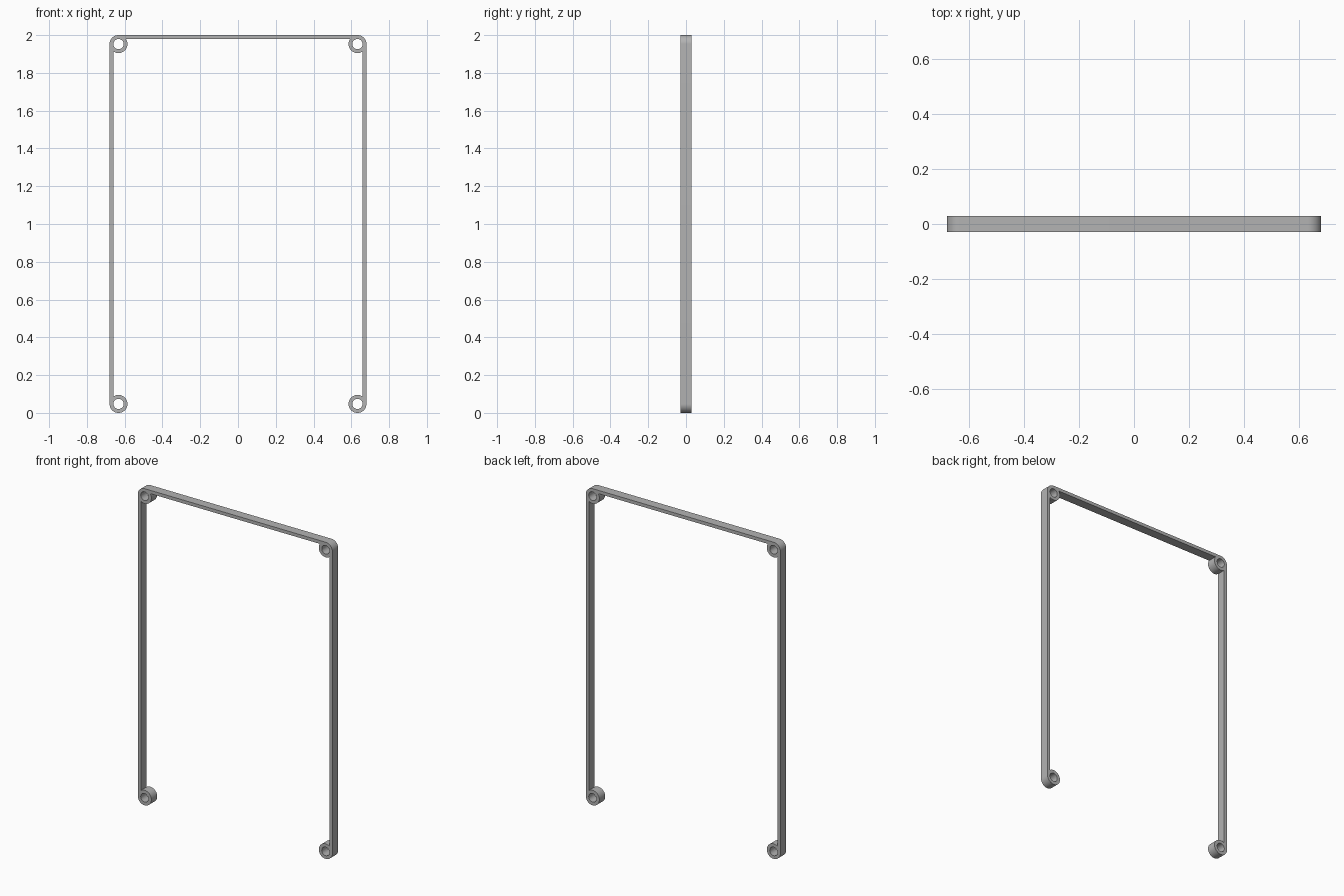
import bpy, bmesh
from math import radians, degrees, acos, cos, sin

cube = bpy.data.objects.get("Cube")
if cube:
    bpy.data.objects.remove(cube, do_unlink=True)

HALF_WIDTH, HEIGHT, HALF_DEPTH = 0.68, 2.0, 0.029
RING, HOLE, BAR = 0.0475, 0.027, 0.021
CX, LOW, HIGH = HALF_WIDTH - RING, RING, HEIGHT - RING


def arc(cx, cz, r, start, end, steps):
    angles = [radians(start + (end - start) * i / steps) for i in range(steps + 1)]
    return [(cx + r * cos(a), cz + r * sin(a)) for a in angles]


# Half outline: inner edge round both rings, then the outer edge and corner
meet = degrees(acos((RING - BAR) / RING))
half = arc(CX, HIGH, RING, 90 + meet, 360 - meet, 32)
half += arc(CX, LOW, RING, meet, 360, 48)
half += arc(CX, HIGH, RING, 0, 90, 16)
outline = half + [(-x, z) for x, z in reversed(half)]

# Screw holes in the four rings
loops = [outline]
for side in (-1, 1):
    for z in (LOW, HIGH):
        loops.append(arc(side * CX, z, HOLE, 0, 360, 48)[:-1])

# Filled and extruded profile
curve = bpy.data.curves.new("frame", "CURVE")
curve.dimensions = "2D"
curve.fill_mode = "BOTH"
curve.extrude = HALF_DEPTH
for loop in loops:
    spline = curve.splines.new("POLY")
    spline.points.add(len(loop) - 1)
    for point, (x, z) in zip(spline.points, loop):
        point.co = (x, z, 0, 1)
    spline.use_cyclic_u = True
frame = bpy.data.objects.new("frame", curve)
bpy.context.collection.objects.link(frame)
frame.rotation_euler.x = radians(90)

for obj in bpy.context.selected_objects:
    obj.select_set(False)
frame.select_set(True)
bpy.context.view_layer.objects.active = frame
bpy.ops.object.convert(target="MESH")
frame = bpy.context.object
frame.name = "frame"
bpy.ops.object.transform_apply(location=False, rotation=True, scale=False)

# Weld caps to the walls
bm = bmesh.new()
bm.from_mesh(frame.data)
bmesh.ops.remove_doubles(bm, verts=bm.verts, dist=0.00005)
bmesh.ops.recalc_face_normals(bm, faces=bm.faces)
bm.to_mesh(frame.data)
bm.free()
bpy.ops.object.shade_smooth_by_angle(angle=radians(30))

# Plain grey finish
grey = bpy.data.materials.new("grey")
grey.use_nodes = True
color = (0.45, 0.45, 0.45, 1)
grey.diffuse_color = color
grey.node_tree.nodes["Principled BSDF"].inputs["Base Color"].default_value = color
frame.data.materials.clear()
frame.data.materials.append(grey)
